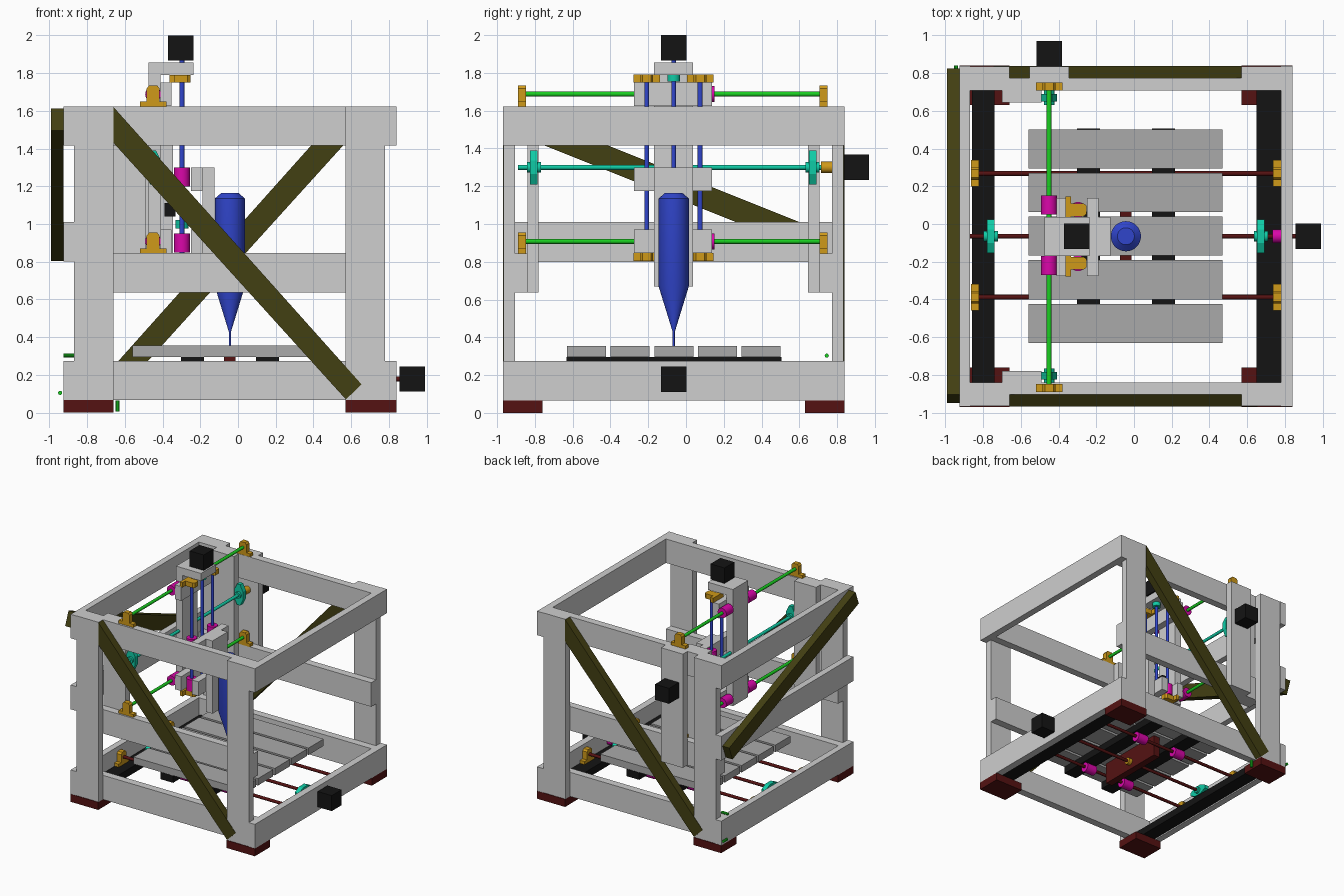
import bpy, bmesh, math
from mathutils import Vector, Matrix

if "Cube" in bpy.data.objects:
    bpy.data.objects.remove(bpy.data.objects["Cube"])


def material(name, rgb):
    m = bpy.data.materials.new(name)
    m.diffuse_color = (*rgb, 1)
    m.use_nodes = True
    m.node_tree.nodes["Principled BSDF"].inputs["Base Color"].default_value = m.diffuse_color
    return m


LIGHT = material("light_grey", (0.62, 0.62, 0.62))
GREY = material("mid_grey", (0.40, 0.40, 0.40))
BLACK = material("black", (0.007, 0.007, 0.007))
RED = material("dark_red", (0.09, 0.006, 0.006))
OLIVE = material("olive", (0.055, 0.05, 0.006))
ORANGE = material("orange", (0.62, 0.32, 0.01))
PINK = material("magenta", (0.70, 0.002, 0.40))
TEAL = material("teal", (0.005, 0.60, 0.38))
GREEN = material("green", (0.01, 0.62, 0.015))
BLUE = material("blue", (0.03, 0.06, 0.60))
X, Y, Z = Vector((1, 0, 0)), Vector((0, 1, 0)), Vector((0, 0, 1))


def finish(name, bm, mat, smooth=False):
    bmesh.ops.recalc_face_normals(bm, faces=bm.faces)
    me = bpy.data.meshes.new(name)
    bm.to_mesh(me)
    bm.free()
    me.materials.append(mat)
    ob = bpy.data.objects.new(name, me)
    bpy.context.collection.objects.link(ob)
    if smooth:
        bpy.context.view_layer.objects.active = ob
        ob.select_set(True)
        bpy.ops.object.shade_smooth_by_angle(angle=math.radians(35))
        ob.select_set(False)
    return ob


def box(name, xs, ys, zs, mat):
    bm = bmesh.new()
    bmesh.ops.create_cube(bm, size=1)
    for v in bm.verts:
        v.co = [(r[0] + r[1]) / 2 + c * (r[1] - r[0]) for r, c in zip((xs, ys, zs), v.co)]
    return finish(name, bm, mat)


def lathe(name, base, axis, prof, mat, seg=20):
    """Round part from (distance along axis, radius) pairs."""
    bm = bmesh.new()
    q = axis.to_track_quat('Z', 'Y')
    rings = [[bm.verts.new(Vector(base) + q @ Vector((r * math.cos(a), r * math.sin(a), d)))
              for a in [2 * math.pi * i / seg for i in range(seg)]] for d, r in prof]
    for r0, r1 in zip(rings, rings[1:]):
        for i in range(seg):
            j = (i + 1) % seg
            bm.faces.new((r0[i], r0[j], r1[j], r1[i]))
    bm.faces.new(rings[0])
    bm.faces.new(rings[-1])
    return finish(name, bm, mat, True)


def rod(name, base, axis, length, r, mat, seg=20):
    return lathe(name, base, axis, [(0, r), (length, r)], mat, seg)


def prism(name, pts, origin, w, u, a, t, mat):
    """Profile in the w/u plane, extruded from origin by t along a."""
    bm = bmesh.new()
    o = Vector(origin)
    f = bm.faces.new([bm.verts.new(o + w * p + u * q) for p, q in pts])
    ext = bmesh.ops.extrude_face_region(bm, geom=[f])
    bmesh.ops.translate(bm, vec=a * t, verts=[g for g in ext['geom'] if isinstance(g, bmesh.types.BMVert)])
    return finish(name, bm, mat)


def bracket(name, c, a, u):
    half = [(0.07, -0.065), (0.07, -0.038), (0.034, -0.038), (0.034, 0.03), (0.022, 0.046)]
    pts = half + [(-p, q) for p, q in reversed(half)]
    prism(name, pts, Vector(c) - a * 0.021, u.cross(a), u, a, 0.042, ORANGE)


def flange(name, c, a, u):
    pts = [(0.015, 0.09), (0.042, 0.035), (0.042, -0.035), (0.015, -0.09),
           (-0.015, -0.09), (-0.042, -0.035), (-0.042, 0.035), (-0.015, 0.09)]
    prism(name, pts, Vector(c) - a * 0.02, u.cross(a), u, a, 0.04, TEAL)
    rod(name + "_collar", Vector(c) - a * 0.038, a, 0.076, 0.028, TEAL)


def bearing(name, c, a):
    rod(name, Vector(c) - a * 0.05, a, 0.1, 0.042, PINK)


# --- Timber frame: feet, posts, rails ---
for sy, fy, py, ry in (("front", (-0.97, -0.76), (-0.965, -0.905), (-0.905, -0.84)),
                       ("back", (0.63, 0.84), (0.773, 0.835), (0.708, 0.773))):
    for sx, fx, px in (("left", (-0.925, -0.66), (-0.87, -0.66)), ("right", (0.57, 0.84), (0.57, 0.78))):
        box(f"{sy}_{sx}_foot", fx, fy, (0, 0.066), RED)
        box(f"{sy}_{sx}_post", px, py, (0.066, 1.622), LIGHT)
    for level, rz in (("bottom", (0.066, 0.275)), ("middle", (0.637, 0.845)), ("top", (1.415, 1.622))):
        box(f"{sy}_{level}_rail", (-0.87, 0.78), ry, rz, LIGHT)
for sx, rx in (("left", (-0.925, -0.87)), ("right", (0.78, 0.84))):
    for level, rz in (("bottom", (0.066, 0.275)), ("top", (1.415, 1.622))):
        box(f"{sx}_{level}_rail", rx, (-0.968, 0.838), rz, LIGHT)
box("left_middle_rail", (-0.925, -0.87), (-0.968, 0.838), (0.80, 1.01), LIGHT)
for n, ys in (("front", (-0.84, -0.78)), ("back", (0.645, 0.708))):
    box(n + "_bearing_board", (-0.70, -0.49), ys, (0.637, 1.622), LIGHT)
box("motor_board", (-0.555, -0.345), (0.773, 0.835), (0.637, 1.622), LIGHT)

# --- Diagonal braces ---
brace = [(-0.66, 1.62), (0.655, 0.15), (0.572, 0.07), (-0.66, 1.43)]
prism("front_brace", brace, (0, -0.968, 0), X, Z, Y, 0.063, OLIVE)
prism("back_brace", [(-0.09 - x, z) for x, z in brace], (0, 0.838, 0), X, Z, -Y, 0.063, OLIVE)
prism("left_brace", [(-0.904, 1.612), (0.823, 0.921), (0.777, 0.805), (-0.95, 1.496)],
      (-0.99, 0, 0), Y, Z, X, 0.064, OLIVE)

# --- Bed axis: boards, rods, screw and slats ---
CY = -0.065
box("left_bed_board", (-0.86, -0.74), (-0.84, 0.708), (0.068, 0.13), BLACK)
box("right_bed_board", (0.65, 0.78), (-0.84, 0.708), (0.068, 0.13), BLACK)
for i, y in enumerate((-0.388, 0.268)):
    rod(f"bed_rod_{i}", (-0.865, y, 0.195), X, 1.645, 0.013, RED)
    for x in (-0.843, 0.757):
        bracket("bed_rod_bracket", (x, y, 0.195), X, Z)
    for x in (-0.24, 0.155):
        bearing("bed_bearing", (x, y, 0.192), X)
rod("bed_screw", (-0.87, CY, 0.178), X, 1.73, 0.013, RED)
for x in (-0.76, 0.673):
    flange("bed_screw_bearing", (x, CY, 0.178), X, Y)
rod("bed_coupler", (0.735, CY, 0.178), X, 0.045, 0.036, PINK)
rod("bed_nut", (-0.10, CY, 0.178), X, 0.12, 0.03, ORANGE)
box("bed_nut_plate", (-0.073, -0.012), (-0.37, 0.24), (0.11, 0.295), RED)
for x in (-0.302, 0.095):
    box("bed_cross_board", (x, x + 0.123), (-0.632, 0.505), (0.234, 0.295), BLACK)
for i in range(5):
    y = -0.63 + 0.231 * i
    box(f"bed_slat_{i}", (-0.56, 0.47), (y, y + 0.207), (0.295, 0.355), GREY)

# --- Side-to-side axis on the frame ---
RX = -0.45
for level, z in (("lower", 0.908), ("upper", 1.688)):
    rod(level + "_cross_rod", (RX, -0.885, z), Y, 1.63, 0.013, GREEN)
    for y in (-0.869, 0.729):
        bracket(level + "_rod_bracket", (RX, y, z), Y, Z)
    for y in (0.10, -0.22):
        bearing(level + "_carriage_bearing", (RX, y, z), Y)
    box(level + "_carriage_bar", (-0.412, -0.352), (-0.275, 0.137), (z - 0.062, z + 0.062), LIGHT)
rod("cross_screw", (RX, -0.89, 1.30), Y, 1.75, 0.013, TEAL)
for y in (-0.805, 0.67):
    flange("cross_screw_bearing", (RX, y, 1.30), Y, Z)
rod("cross_coupler", (RX, 0.715, 1.30), Y, 0.06, 0.03, ORANGE)
box("carriage_board", (-0.475, -0.412), (-0.17, 0.037), (0.845, 1.79), LIGHT)
box("motor_shelf", (-0.475, -0.235), (-0.17, 0.037), (1.79, 1.855), LIGHT)

# --- Vertical axis ---
ZX = -0.297
for y in (-0.208, 0.075):
    rod("vertical_rod", (ZX, y, 0.805), Z, 0.985, 0.013, BLUE)
    for z in (0.826, 1.77):
        bracket("vertical_rod_bracket", (ZX, y, z), Z, X)
    for z in (0.90, 1.25):
        bearing("tool_bearing", (ZX, y, z), Z)
rod("vertical_screw", (ZX, CY, 0.90), Z, 0.97, 0.013, BLUE)
rod("upper_screw_bearing", (ZX, CY, 1.755), Z, 0.035, 0.034, TEAL)
rod("lower_screw_bearing", (ZX, CY, 0.975), Z, 0.045, 0.034, TEAL)
box("screw_nut_block", (-0.39, -0.33), (-0.10, -0.03), (1.04, 1.11), BLACK)
for level, z in (("lower", 0.908), ("upper", 1.238)):
    box(level + "_tool_bar", (-0.25, -0.187), (-0.275, 0.137), (z - 0.062, z + 0.062), LIGHT)
box("tool_plate", (-0.187, -0.125), (-0.17, 0.037), (0.67, 1.30), LIGHT)
lathe("spindle", (-0.043, CY, 0), Z, [(0.355, 0.006), (0.43, 0.006), (0.67, 0.08),
                                      (1.135, 0.08), (1.165, 0.045)], BLUE, 32)

# --- Motors and their shafts ---
S = 0.067
for n, c, a in (("bed_motor", (0.923, CY, 0.178), X), ("cross_motor", (RX, 0.903, 1.30), Y),
                ("vertical_motor", (-0.303, CY, 1.933), Z)):
    box(n, *[(v - S, v + S) for v in c], BLACK)
    rod(n + "_shaft", Vector(c) - a * 0.15, a, 0.10, 0.008, GREY, 12)

# --- Loose frame screws ---
rod("side_screw", (-0.925, 0.745, 0.303), X, 0.06, 0.011, GREEN, 10)
rod("rear_screw", (-0.943, 0.785, 0.105), Y, 0.055, 0.011, GREEN, 10)
rod("foot_screw", (-0.638, 0.745, 0.005), Z, 0.06, 0.011, GREEN, 10)
